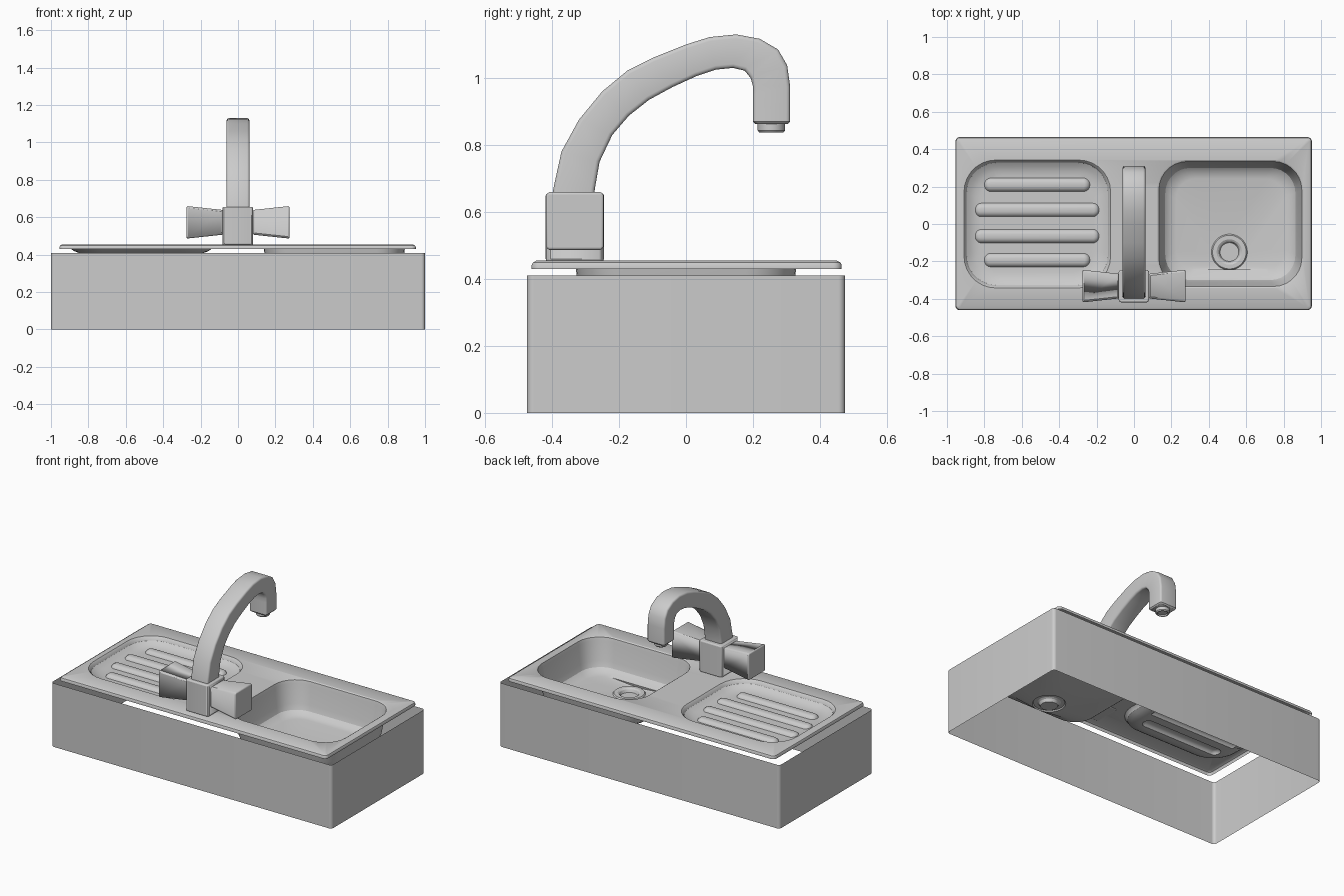
import bpy, bmesh
from math import pi, cos, sin, radians
from mathutils import Vector

if "Cube" in bpy.data.objects:
    bpy.data.objects.remove(bpy.data.objects["Cube"])


def rrect(cx, cy, hx, hy, r, z, n=8):
    """Counter-clockwise rounded rectangle, n points per corner."""
    pts = []
    for i, (sx, sy) in enumerate([(1, 1), (-1, 1), (-1, -1), (1, -1)]):
        for j in range(n):
            a = (i + j / (n - 1)) * pi / 2
            pts.append((cx + sx * (hx - r) + r * cos(a), cy + sy * (hy - r) + r * sin(a), z))
    return pts


def circle(cx, cy, r, z, n=32):
    return [(cx + r * cos((k + .5) * 2 * pi / n), cy + r * sin((k + .5) * 2 * pi / n), z)
            for k in range(n)]


def loft(bm, rings):
    """Skin consecutive point rings; return the vertices of each ring."""
    vs = [[bm.verts.new(p) for p in ring] for ring in rings]
    for a, b in zip(vs, vs[1:]):
        for i in range(len(a)):
            j = (i + 1) % len(a)
            bm.faces.new((a[i], a[j], b[j], b[i]))
    return vs


def fill(bm, rings):
    """Flat face with holes between vertex rings."""
    edges = []
    for r in rings:
        for i in range(len(r)):
            pair = (r[i], r[(i + 1) % len(r)])
            edges.append(bm.edges.get(pair) or bm.edges.new(pair))
    bmesh.ops.triangle_fill(bm, use_beauty=True, use_dissolve=False, edges=edges, normal=(0, 0, 1))


def finish(bm, name, bevel=0, angle=35, face_up=False):
    bmesh.ops.recalc_face_normals(bm, faces=bm.faces)
    if face_up:
        top = max(bm.faces, key=lambda f: (round(f.calc_center_median().z, 4), f.calc_area()))
        if top.normal.z < 0:
            bmesh.ops.reverse_faces(bm, faces=bm.faces)
    me = bpy.data.meshes.new(name)
    bm.to_mesh(me)
    bm.free()
    ob = bpy.data.objects.new(name, me)
    bpy.context.collection.objects.link(ob)
    bpy.ops.object.select_all(action='DESELECT')
    ob.select_set(True)
    bpy.context.view_layer.objects.active = ob
    bpy.ops.object.shade_smooth_by_angle(angle=radians(angle))
    if bevel:
        m = ob.modifiers.new("bevel", 'BEVEL')
        m.width, m.segments, m.limit_method = bevel, 3, 'ANGLE'
    return ob


# Cabinet: thin open wall around the sink
bm = bmesh.new()
loft(bm, [rrect(0, 0, 1, .475, .02, z) for z in (0, .41)])
finish(bm, "cabinet")

# Sink sheet: folded rim, basin with drain, drainer tray with raised ribs
bm = bmesh.new()
rim = loft(bm, [rrect(-.002, .002, .953 - i, .463 - i, .025 - i, z)
                for i, z in [(0, .43), (0, .441), (.004, .449), (.015, .455)]])
bx, dx, dy = .515, .51, -.15
basin = loft(bm, [rrect(bx, 0, .39 - i, .342 - i, .155 - i * .5, z) for i, z in
                  [(0, .455), (.008, .45), (.013, .43), (.03, .31), (.042, .275),
                   (.065, .255), (.10, .248)]] +
             [circle(dx, dy, r, z) for r, z in
              [(.096, .231), (.09, .238), (.068, .238), (.058, .232), (.05, .215)]])
bm.faces.new(basin[-1])
tray = loft(bm, [rrect(-.517, 0, .392 - i, .342 - i, .17 - i * .6, z) for i, z in
                 [(0, .455), (.008, .447), (.014, .432), (.035, .418), (.06, .409), (.085, .405)]])
fill(bm, [rim[-1], basin[0], tray[0]])
ribs = []
for y, h in [(.21, .282), (.075, .333), (-.065, .333), (-.193, .282)]:
    rib = loft(bm, [rrect(-.518, y, h - i, .036 - i, .034 - i, z) for i, z in
                    [(0, .405), (.005, .413), (.014, .421), (.026, .424)]])
    bm.faces.new(rib[-1])
    ribs.append(rib[0])
fill(bm, [tray[-1]] + ribs)
finish(bm, "sink", angle=30, face_up=True)

# Tap body block
ty = -.332
bm = bmesh.new()
a, b = loft(bm, [rrect(-.001, ty, .082, .087, .015, z, 4) for z in (.452, .656)])
bm.faces.new(a)
bm.faces.new(b)
finish(bm, "tap_body", bevel=.008)

# Flared square handles on both sides
for side, name in ((-1, "handle_left"), (1, "handle_right")):
    bm = bmesh.new()
    rings = [[(side * x, ty + u, .573 + v) for u, v, _ in rrect(0, 0, h, h, .01, 0, 3)]
             for x, h in ((.08, .066), (.275, .087))]
    for end in loft(bm, rings):
        bm.faces.new(end)
    finish(bm, name, bevel=.008)

# Curved spout: outer and inner outline points (y, z) at each station
stations = [(-.40, .64, -.275, .64), (-.396, .67, -.272, .67), (-.372, .78, -.258, .75),
            (-.32, .875, -.22, .83), (-.25, .96, -.17, .888), (-.175, 1.022, -.11, .935),
            (-.1, 1.06, -.04, .973), (0, 1.1, .03, 1.005), (.07, 1.122, .09, 1.025),
            (.15, 1.13, .14, 1.03), (.22, 1.117, .175, 1.022), (.275, 1.085, .193, 1.0),
            (.302, 1.038, .2, .975), (.311, .975, .2, .95), (.311, .87, .2, .87),
            (.304, .862, .207, .862)]
bm = bmesh.new()
rings = []
for oy, oz, iy, iz in stations:
    outer, inner = Vector((0, oy, oz)), Vector((0, iy, iz))
    mid, half = (outer + inner) / 2, (outer - inner) / 2
    w = half.length
    hx = .061 if oz > .865 or oy < 0 else .054
    rings.append([mid + Vector((u, 0, 0)) + half * (v / w)
                  for u, v, _ in rrect(0, 0, hx, w, .012, 0, 4)])
ends = loft(bm, rings)
bm.faces.new(ends[0])
bm.faces.new(ends[-1])
finish(bm, "spout", angle=40)

# Round nozzle under the spout
bm = bmesh.new()
noz = loft(bm, [circle(0, .255, r, z) for r, z in
                [(.041, .87), (.041, .843), (.036, .837), (.03, .837), (.028, .845)]])
bm.faces.new(noz[0])
bm.faces.new(noz[-1])
finish(bm, "nozzle")
